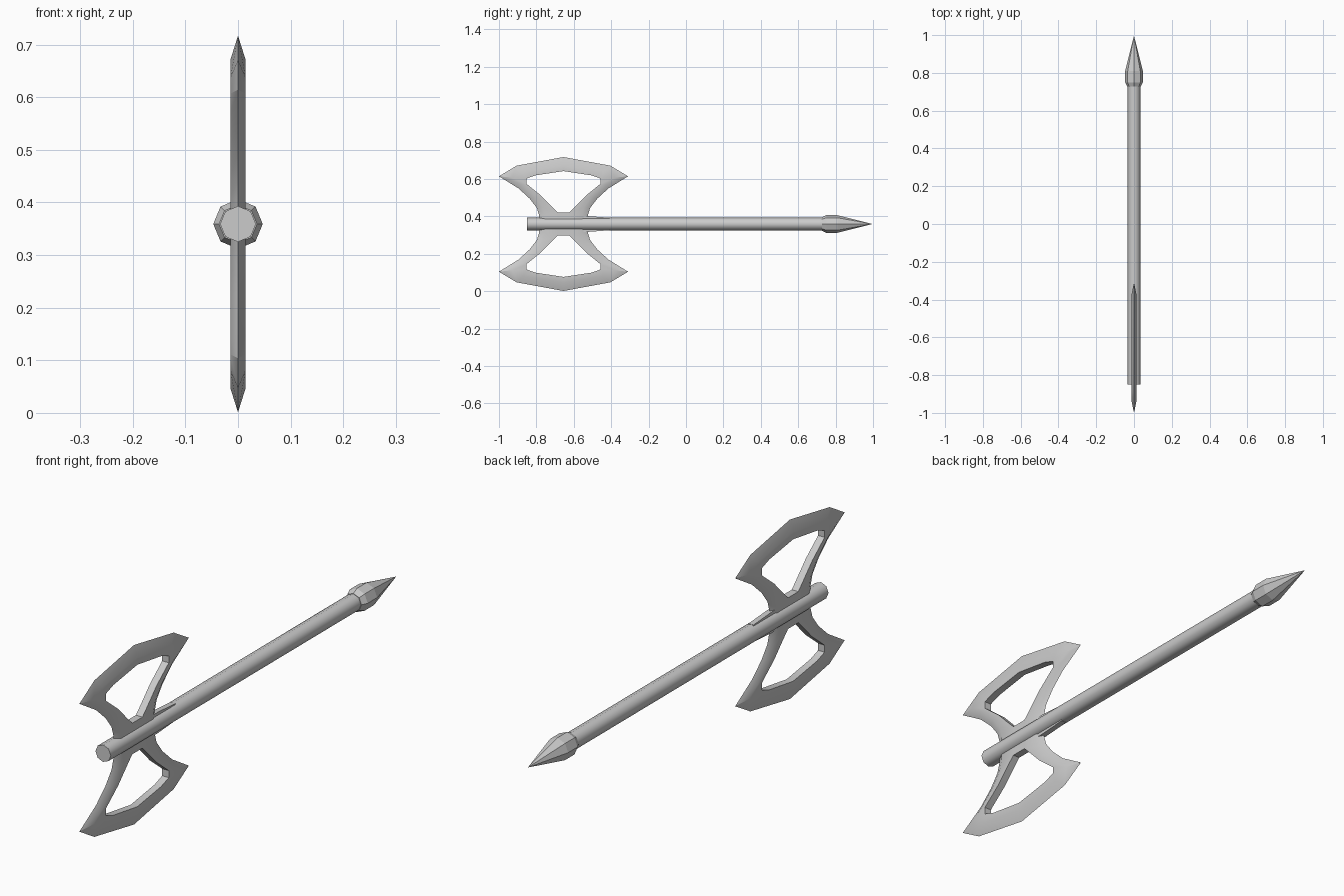
import bpy, bmesh, math
from mathutils import Vector

if "Cube" in bpy.data.objects:
    bpy.data.objects.remove(bpy.data.objects["Cube"])

AXIS_Z = 0.359      # height of the shaft axis
HEAD_Y = -0.655     # centre of the double blade


def make_object(name, bm, location=(0, 0, 0), smooth=None):
    bmesh.ops.recalc_face_normals(bm, faces=bm.faces)
    mesh = bpy.data.meshes.new(name)
    bm.to_mesh(mesh)
    bm.free()
    ob = bpy.data.objects.new(name, mesh)
    ob.location = location
    bpy.context.collection.objects.link(ob)
    if smooth:
        bpy.ops.object.select_all(action='DESELECT')
        ob.select_set(True)
        bpy.context.view_layer.objects.active = ob
        bpy.ops.object.shade_smooth_by_angle(angle=math.radians(smooth))
    return ob


def octagon_lathe(name, profile, smooth=None):
    """Eight-sided turned part along y from (y, radius) pairs."""
    bm = bmesh.new()
    rings = []
    for y, r in profile:
        rings.append([bm.verts.new((r * math.cos(i * math.pi / 4), y, r * math.sin(i * math.pi / 4)))
                      for i in range(8)])
    for a, b in zip(rings, rings[1:]):
        for i in range(8):
            j = (i + 1) % 8
            bm.faces.new((a[i], a[j], b[j], b[i]))
    bm.faces.new(rings[0])
    bm.faces.new(rings[-1])
    bmesh.ops.remove_doubles(bm, verts=bm.verts, dist=0.0005)
    return make_object(name, bm, (0, 0, AXIS_Z), smooth)


# Shaft and spike
octagon_lathe("shaft", [(-0.85, 0.034), (0.75, 0.034)], smooth=50)
octagon_lathe("spike", [(0.727, 0.036), (0.75, 0.047), (0.81, 0.047), (0.997, 0.0002)])

# Quarter of the blade: (cutting edge, thick rim, window edge) around the frame
HALF = 0.0145
rows = [((0, .358), (0, .312), (0, .283)),
        ((.25, .312), (.215, .278), (.15, .260)),
        ((.345, .255), (.275, .248), (.198, .243)),
        ((.24, .190), (.225, .212), (.198, .215)),
        ((.18, .135), (.150, .145), (.120, .152)),
        ((.142, .085), (.110, .090), (.066, .096)),
        ((.130, .045), (.100, .050), (.032, .062)),
        ((.130, 0), (.100, 0), (.032, 0))]
bm = bmesh.new()
grid = []
for edge, rim, window in rows:
    grid.append([bm.verts.new((0, *edge)), bm.verts.new((HALF, *rim)),
                 bm.verts.new((HALF, *window)), bm.verts.new((0, *window))])
for k, (a, b) in enumerate(zip(grid, grid[1:])):
    for i in range(3 if k < 6 else 2):
        bm.faces.new((a[i], a[i + 1], b[i + 1], b[i]))
# Bridge across the shaft at the middle
top, top_in = bm.verts.new((HALF, 0, .062)), bm.verts.new((0, 0, .062))
core = bm.verts.new((HALF, 0, 0))
bm.faces.new((grid[6][2], top, core, grid[7][2]))
bm.faces.new((grid[6][2], grid[6][3], top_in, top))
bm.verts.remove(grid[7][3])
# Reflect the quarter into the full double blade
for axis in range(3):
    copy = bmesh.ops.duplicate(bm, geom=bm.verts[:] + bm.edges[:] + bm.faces[:])
    scale = Vector((1, 1, 1))
    scale[axis] = -1
    bmesh.ops.scale(bm, vec=scale, verts=[g for g in copy["geom"] if isinstance(g, bmesh.types.BMVert)])
    bmesh.ops.remove_doubles(bm, verts=bm.verts, dist=0.0001)
make_object("double_blade", bm, (0, HEAD_Y, AXIS_Z), smooth=28)

# Tapered root strips seating the blade on the shaft, above and below
for name, s in (("upper_root_strip", 1), ("lower_root_strip", -1)):
    bm = bmesh.new()
    outline = [(-.10, .036), (0, .042), (.13, .042), (.245, .034), (.245, .024), (-.10, .024)]
    face = bm.faces.new([bm.verts.new((-0.011, y, s * z)) for y, z in outline])
    ext = bmesh.ops.extrude_face_region(bm, geom=[face])
    bmesh.ops.translate(bm, vec=(0.022, 0, 0),
                        verts=[g for g in ext["geom"] if isinstance(g, bmesh.types.BMVert)])
    make_object(name, bm, (0, HEAD_Y, AXIS_Z))
